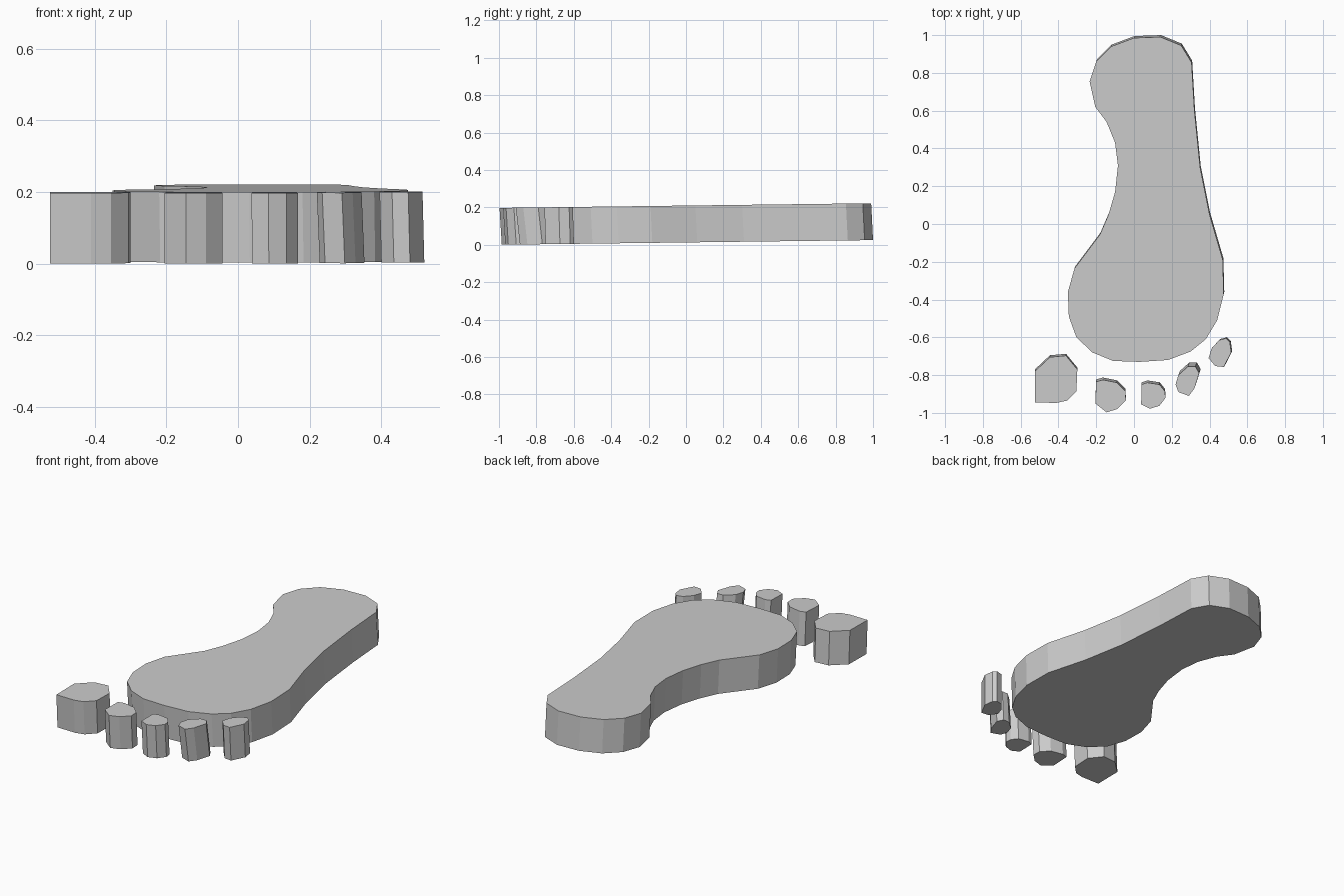
import bpy, bmesh

THICK, SLOPE = 0.197, 0.0125   # slab thickness and the slight rise toward the heel


def slab(name, outline, lean):
    """Extrude an outline to a tilted slab; lean = xy shift of the underside."""
    bm = bmesh.new()
    top = [bm.verts.new((x, y, THICK + SLOPE * (y + 1))) for x, y in outline]
    face = bm.faces.new(top)
    res = bmesh.ops.extrude_face_region(bm, geom=[face], use_keep_orig=True)
    for v in [g for g in res["geom"] if isinstance(g, bmesh.types.BMVert)]:
        v.co.x += lean[0]
        v.co.y += lean[1]
        v.co.z = SLOPE * (v.co.y + 1)
    bmesh.ops.recalc_face_normals(bm, faces=bm.faces)
    mesh = bpy.data.meshes.new(name)
    bm.to_mesh(mesh)
    bm.free()
    obj = bpy.data.objects.new(name, mesh)
    bpy.context.collection.objects.link(obj)
    return obj


# Sole: heel at +y, ball of the foot at -y
slab("sole", [
    (0.0, 0.985), (0.14, 0.99), (0.25, 0.945), (0.305, 0.855), (0.32, 0.6),
    (0.35, 0.3), (0.40, 0.05), (0.47, -0.19), (0.475, -0.37), (0.44, -0.51),
    (0.38, -0.61), (0.30, -0.675), (0.18, -0.72), (0.03, -0.73), (-0.11, -0.725),
    (-0.22, -0.68), (-0.305, -0.6), (-0.345, -0.49), (-0.35, -0.36),
    (-0.315, -0.235), (-0.18, -0.055), (-0.135, 0.05), (-0.10, 0.17),
    (-0.085, 0.31), (-0.1, 0.43), (-0.145, 0.54), (-0.205, 0.62),
    (-0.235, 0.755), (-0.20, 0.86), (-0.12, 0.94)], (0.003, 0.01))

# Toes, from the big toe to the little toe
slab("big_toe", [
    (-0.525, -0.945), (-0.525, -0.78), (-0.445, -0.705), (-0.36, -0.697),
    (-0.30, -0.77), (-0.305, -0.885), (-0.355, -0.935), (-0.41, -0.947)],
    (0.0, 0.01))
slab("second_toe", [
    (-0.205, -0.95), (-0.20, -0.835), (-0.165, -0.825), (-0.09, -0.84),
    (-0.045, -0.885), (-0.043, -0.935), (-0.09, -0.98), (-0.145, -0.997)],
    (0.0, 0.012))
slab("third_toe", [
    (0.038, -0.955), (0.04, -0.85), (0.07, -0.84), (0.135, -0.85),
    (0.163, -0.885), (0.167, -0.92), (0.135, -0.962), (0.085, -0.978)],
    (0.001, 0.012))
slab("fourth_toe", [
    (0.22, -0.85), (0.235, -0.80), (0.285, -0.755), (0.325, -0.755),
    (0.345, -0.79), (0.32, -0.87), (0.29, -0.91), (0.235, -0.89)],
    (0.008, 0.022))
slab("little_toe", [
    (0.395, -0.71), (0.41, -0.66), (0.45, -0.615), (0.488, -0.605),
    (0.507, -0.625), (0.515, -0.68), (0.475, -0.757), (0.43, -0.752)],
    (0.005, 0.006))
